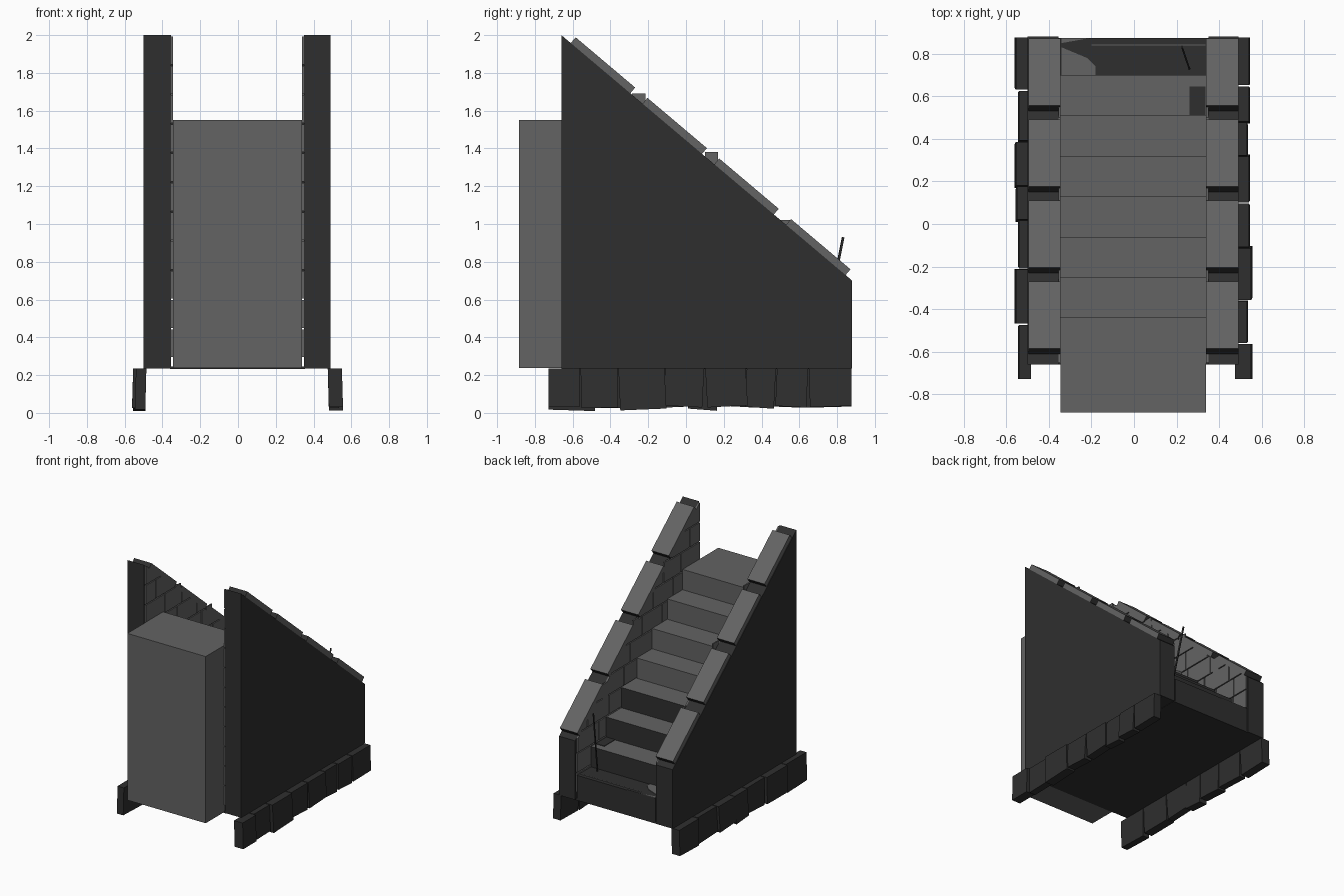
import bpy, bmesh, random
from math import atan2
from mathutils import Vector, Matrix

random.seed(4)
cube = bpy.data.objects.get("Cube")
if cube:
    bpy.data.objects.remove(cube, do_unlink=True)


def material(name, v):
    m = bpy.data.materials.new(name)
    m.use_nodes = True
    m.diffuse_color = (v, v, v, 1)
    m.node_tree.nodes["Principled BSDF"].inputs["Base Color"].default_value = (v, v, v, 1)
    return m


LIGHT = material("light stone", 0.125)
DARK = material("dark stone", 0.028)


def finish(name, bm, mats):
    bmesh.ops.recalc_face_normals(bm, faces=bm.faces)
    me = bpy.data.meshes.new(name)
    bm.to_mesh(me)
    bm.free()
    for m in mats:
        me.materials.append(m)
    ob = bpy.data.objects.new(name, me)
    bpy.context.collection.objects.link(ob)
    return ob


def add_box(bm, lo, hi, rot=None):
    lo, hi = Vector(lo), Vector(hi)
    mat = Matrix.Translation((lo + hi) / 2) @ (rot or Matrix()) @ Matrix.Diagonal((*(hi - lo), 1))
    return bmesh.ops.create_cube(bm, size=1, matrix=mat)["verts"]


def extrude_x(bm, profile, x0, x1):
    face = bm.faces.new([bm.verts.new((x0, y, z)) for y, z in profile])
    new = bmesh.ops.extrude_face_region(bm, geom=[face])["geom"]
    bmesh.ops.translate(bm, vec=(x1 - x0, 0, 0), verts=[v for v in new if isinstance(v, bmesh.types.BMVert)])


BASE, FRONT, BACK, TOP, LOW = 0.235, -0.66, 0.88, 2.0, 0.70
SLOPE = (LOW - TOP) / (BACK - FRONT)
ALONG = Vector((0, 1, SLOPE)).normalized()
UP = Vector((0, -SLOPE, 1)).normalized()


def slope_z(y):
    return TOP + SLOPE * (y - FRONT)


# Sloping side walls, sloped coping slabs and inner brick facing
sides = {"left": (0.35, 0.49, 0.338, 0.35), "right": (-0.50, -0.355, -0.355, -0.345)}
for side, (x0, x1, b0, b1) in sides.items():
    bm = bmesh.new()
    extrude_x(bm, [(FRONT, BASE), (BACK, BASE), (BACK, LOW), (FRONT, TOP)], x0, x1)
    finish(side + "_wall", bm, [DARK])

    bm = bmesh.new()
    c0, c1 = (x0 - 0.012, x1) if x0 > 0 else (x0 + 0.004, x1 + 0.01)
    for i in range(4):
        y0 = -0.61 + 0.38 * i
        y1 = y0 + 0.315
        a, b = Vector((0, y0, slope_z(y0))), Vector((0, y1, slope_z(y1)))
        pts = [a, b, b + UP * 0.04, a + UP * 0.04]
        extrude_x(bm, [(p.y, p.z) for p in pts], c0, c1)
    bm.normal_update()
    bmesh.ops.recalc_face_normals(bm, faces=bm.faces)
    for f in bm.faces:
        f.material_index = int(abs(f.normal.dot(ALONG)) > 0.9)
    finish(side + "_coping", bm, [LIGHT, DARK])

    bm = bmesh.new()
    row_h, gap = 0.155, 0.008
    for row in range(11):
        z = 0.295 + row * row_h
        y = FRONT + 0.005
        length = 0.13 if row % 2 else 0.24
        while y < BACK - 0.03:
            end = min(y + length, BACK - 0.005)
            if slope_z(y) > z + 0.02:
                add_box(bm, (b0, y, z), (b1, end - gap, z + row_h - gap))
            y, length = end, random.uniform(0.2, 0.28)
    cut = bmesh.ops.bisect_plane(bm, geom=bm.verts[:] + bm.edges[:] + bm.faces[:],
                                 plane_co=(0, FRONT, TOP), plane_no=UP, clear_outer=True)
    bmesh.ops.holes_fill(bm, edges=[e for e in bm.edges if e.is_boundary])
    # Brick corners poking through between the slabs
    for y, z in [(-0.25, 1.69), (0.135, 1.38), (0.52, 1.02)]:
        add_box(bm, (b0, y - 0.035, z - 0.12), (b1, y + 0.035, z))
    finish(side + "_inner_bricks", bm, [LIGHT])

# Staircase: landing, steps and the tall top block
SX0, SX1, RISE, RUN = -0.345, 0.338, 0.16, 0.19
for k in range(8):
    y1 = BACK - 0.18 - RUN * (k - 1) if k else BACK - 0.005
    y0 = y1 - RUN if k < 7 else -0.885
    bm = bmesh.new()
    add_box(bm, (SX0, y0, BASE + 0.002), (SX1, y1, 0.43 + RISE * k))
    bmesh.ops.recalc_face_normals(bm, faces=bm.faces)
    for f in bm.faces:
        riser = f.normal.y > 0.5 and k < 4
        f.material_index = int(k == 0 or riser)
    name = "landing" if k == 0 else "top_block" if k == 7 else f"step_{k}"
    finish(name, bm, [LIGHT, DARK])

# Floor under the stairs
bm = bmesh.new()
add_box(bm, (-0.36, FRONT, BASE - 0.002), (0.355, BACK - 0.005, BASE + 0.01))
finish("floor", bm, [DARK])

# Worn patches on the landing and the first step
def plate(name, pts, z, mat):
    bm = bmesh.new()
    face = bm.faces.new([bm.verts.new((x, y, z)) for x, y in pts])
    new = bmesh.ops.extrude_face_region(bm, geom=[face])["geom"]
    bmesh.ops.translate(bm, vec=(0, 0, 0.004), verts=[v for v in new if isinstance(v, bmesh.types.BMVert)])
    finish(name, bm, [mat])


plate("landing_patch_inner", [(-0.34, 0.7), (-0.18, 0.7), (-0.18, 0.74), (-0.22, 0.78), (-0.34, 0.83)], 0.43, LIGHT)
plate("landing_patch_edge", [(-0.34, 0.85), (-0.2, 0.875), (-0.1, 0.875), (-0.34, 0.875)], 0.43, LIGHT)
plate("landing_line", [(-0.2, 0.838), (0.335, 0.838), (0.335, 0.844), (-0.2, 0.844)], 0.43, LIGHT)
plate("step_patch", [(0.26, 0.512), (0.335, 0.512), (0.335, 0.645), (0.26, 0.645)], 0.59, DARK)

# Thin splinter standing on the landing
low, high = Vector((0.26, 0.73, 0.42)), Vector((0.225, 0.832, 0.93))
axis = high - low
bm = bmesh.new()
add_box(bm, (-0.004, -0.006, -axis.length / 2), (0.004, 0.006, axis.length / 2))
bm.transform(Matrix.Translation((low + high) / 2) @ axis.to_track_quat("Z", "Y").to_matrix().to_4x4())
finish("splinter", bm, [DARK])

# Uneven foundation stones along both sides
rows = {
    "left": (1, 0.475, [-0.73, -0.56, -0.36, -0.11, 0.10, 0.32, 0.48, 0.65, 0.88],
             [0.55, 0.53, 0.55, 0.54, 0.54, 0.53, 0.54, 0.54]),
    "right": (-1, 0.485, [-0.73, -0.47, -0.21, 0.02, 0.18, 0.39, 0.63, 0.88],
              [0.54, 0.555, 0.54, 0.55, 0.555, 0.54, 0.555]),
}
for side, (s, inner, ys, outs) in rows.items():
    bm = bmesh.new()
    for y0, y1, out in zip(ys, ys[1:], outs):
        xs = sorted((s * inner, s * out))
        bottom = random.uniform(0.012, 0.035)
        verts = add_box(bm, (xs[0], y0 + 0.002, bottom), (xs[1], y1 - 0.004, BASE))
        skew = random.uniform(-0.012, 0.012)
        for v in verts:
            if v.co.z < 0.1:
                v.co.y += skew if -0.7 < v.co.y < 0.85 else 0
                v.co.z += skew * (1 if v.co.y > (y0 + y1) / 2 else -1) * 0.5
                v.co.x += s * 0.006
    finish(side + "_foundation", bm, [DARK])
